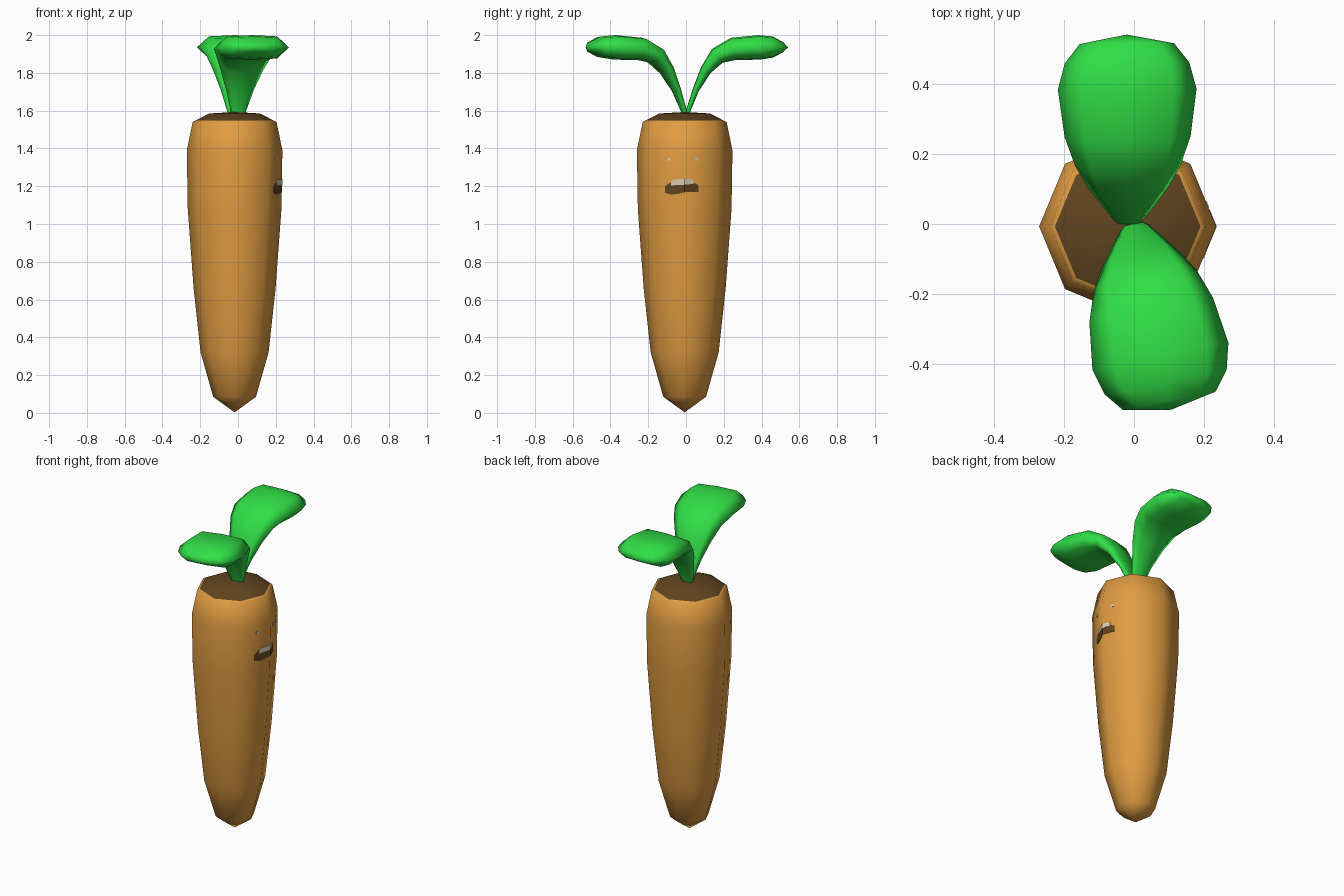
import bpy, bmesh, math
from mathutils import Vector

if "Cube" in bpy.data.objects:
    bpy.data.objects.remove(bpy.data.objects["Cube"])

CX, CY = -0.018, -0.007   # root axis


def material(name, rgb):
    m = bpy.data.materials.new(name)
    m.diffuse_color = (*rgb, 1)
    m.use_nodes = True
    m.node_tree.nodes["Principled BSDF"].inputs["Base Color"].default_value = m.diffuse_color
    return m


ORANGE = material("carrot_orange", (0.745, 0.332, 0.054))
BROWN = material("dark_brown", (0.120, 0.059, 0.014))
GREEN = material("leaf_green", (0.030, 0.730, 0.061))
CREAM = material("cream", (0.70, 0.62, 0.43))


def make(name, verts, faces, mats, smooth=True):
    me = bpy.data.meshes.new(name)
    me.from_pydata(verts, [], faces)
    bm = bmesh.new()
    bm.from_mesh(me)
    bmesh.ops.recalc_face_normals(bm, faces=bm.faces)
    bm.to_mesh(me)
    bm.free()
    for m in mats:
        me.materials.append(m)
    for p in me.polygons:
        p.use_smooth = smooth
    ob = bpy.data.objects.new(name, me)
    bpy.context.collection.objects.link(ob)
    return ob


def skin(rings, start, end):
    """Loft equal rings, closed by a point at each end."""
    n = len(rings[0])
    verts = [v for r in rings for v in r] + [start, end]
    s, e = len(verts) - 2, len(verts) - 1
    faces = []
    for k in range(len(rings) - 1):
        for i in range(n):
            j = (i + 1) % n
            faces.append((k*n + i, k*n + j, k*n + n + j, k*n + n + i))
    last = (len(rings) - 1) * n
    for i in range(n):
        j = (i + 1) % n
        faces.append((s, j, i))
        faces.append((e, last + i, last + j))
    return verts, faces


# Root: eight-sided tapered body, brown on top
PROFILE = [(0.085, 0.113), (0.32, 0.18), (0.66, 0.217), (1.08, 0.248),
           (1.39, 0.253), (1.54, 0.222), (1.547, 0.208), (1.585, 0.135)]
rings = [[(CX + r*math.cos(math.pi*i/4), CY + r*math.sin(math.pi*i/4), z)
          for i in range(8)] for z, r in PROFILE]
verts, faces = skin(rings, (CX, CY, 0.003), (CX, CY, 1.593))
root = make("carrot_root", verts, faces, [ORANGE, BROWN])
for p in root.data.polygons:
    p.material_index = 1 if p.center.z > 1.546 else 0

# Leaves: flattened lofts (distance out, height, half width, half thickness)
LEAF = [(0.006, 1.57, 0.035, 0.010), (0.012, 1.60, 0.042, 0.012),
        (0.052, 1.71, 0.075, 0.017), (0.105, 1.815, 0.115, 0.030),
        (0.165, 1.890, 0.150, 0.046), (0.25, 1.927, 0.180, 0.060),
        (0.385, 1.935, 0.198, 0.065), (0.46, 1.937, 0.178, 0.056),
        (0.515, 1.936, 0.135, 0.026)]
SECTION = [(1, 0), (0.68, 0.9), (0, 1), (-0.68, 0.9),
           (-1, 0), (-0.68, -0.9), (0, -1), (0.68, -0.9)]


def leaf(name, x0, direction):
    out = Vector((math.cos(direction), math.sin(direction), 0))
    side = Vector((-out.y, out.x, 0))
    up = Vector((0, 0, 1))
    base = Vector((x0, 0, 0))
    rings = []
    for k, (d, z, w, t) in enumerate(LEAF):
        a, b = LEAF[max(k - 1, 0)], LEAF[min(k + 1, len(LEAF) - 1)]
        tan = (out*(b[0] - a[0]) + up*(b[1] - a[1])).normalized()
        nrm = side.cross(tan)
        rings.append([base + out*d + up*z + side*(u*w) + nrm*(v*t)
                      for u, v in SECTION])
    verts, faces = skin(rings, base + up*1.56, base + out*0.541 + up*1.935)
    make(name, verts, faces, [GREEN])


leaf("back_leaf", -0.016, math.radians(90.5))
leaf("front_leaf", 0.0, math.radians(-90 + 11.3))


# Face: thin plates that follow the +x side of the root
def surface_x(y, z):
    for (z0, r0), (z1, r1) in zip(PROFILE, PROFILE[1:]):
        if z0 <= z <= z1:
            r = r0 + (r1 - r0)*(z - z0)/(z1 - z0)
            return CX + r - abs(y - CY)*math.tan(math.pi/8)


def plate(name, columns, mat, lift):
    """columns: (y, bottom z, top z), left to right."""
    verts = [(surface_x(y, z) + lift, y, z) for y, lo, hi in columns for z in (lo, hi)]
    inner = [(x - lift - 0.001, y, z) for x, y, z in verts]
    n, c = len(verts), len(columns)
    faces = []
    for k in range(c - 1):
        a = 2*k
        faces.append((a, a + 2, a + 3, a + 1))
        faces += [(a, n + a, n + a + 2, a + 2), (a + 1, a + 3, n + a + 3, n + a + 1)]
        faces.append((n + a, n + a + 1, n + a + 3, n + a + 2))
    e = n - 2
    faces += [(0, 1, n + 1, n), (e, n + e, n + e + 1, e + 1)]
    make(name, verts + inner, faces, [mat], smooth=False)


plate("mouth", [(-0.11, 1.165, 1.20), (-0.08, 1.155, 1.222), (-0.04, 1.16, 1.222),
                (CY, 1.168, 1.225), (0.04, 1.17, 1.22), (0.065, 1.17, 1.205)], BROWN, 0.002)
plate("teeth", [(-0.08, 1.203, 1.225), (-0.065, 1.205, 1.236), (CY, 1.208, 1.238),
                (0.035, 1.212, 1.238), (0.042, 1.215, 1.225)], CREAM, 0.004)
for name, y in (("left_eye", -0.09), ("right_eye", 0.056)):
    plate(name, [(y - 0.009, 1.335, 1.349), (y + 0.009, 1.335, 1.349)], CREAM, 0.003)
